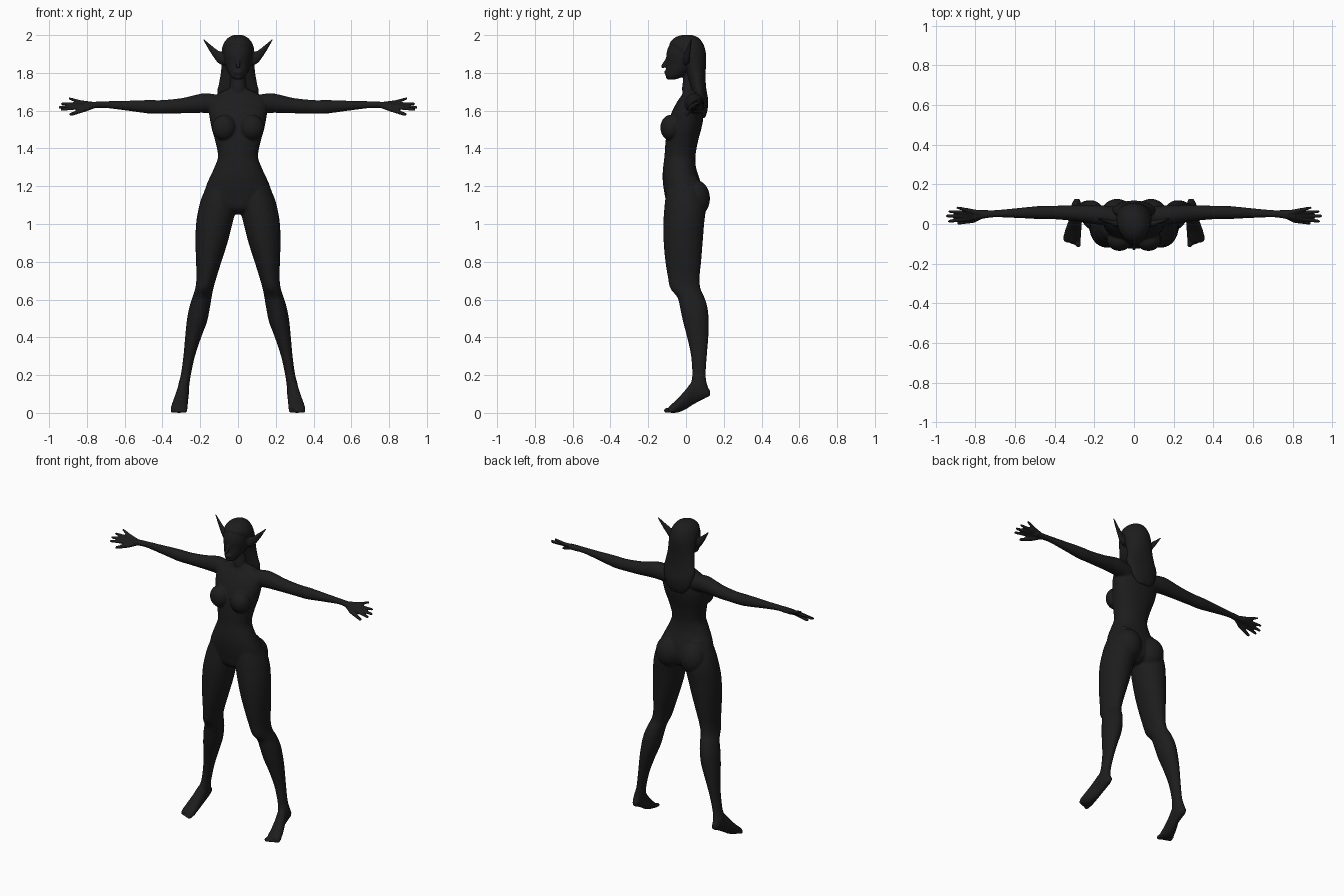
import bpy, bmesh, math
from mathutils import Vector, Matrix

dark = bpy.data.materials.new("dark")
dark.diffuse_color = (0.012, 0.012, 0.012, 1)


def spline(rows, steps=5):
    # Catmull-Rom resampling of section rows
    out = []
    for i in range(len(rows) - 1):
        p0, p1 = rows[max(i - 1, 0)], rows[i]
        p2, p3 = rows[i + 1], rows[min(i + 2, len(rows) - 1)]
        for s in range(steps):
            t = s / steps
            out.append([b + 0.5 * t * (c - a + t * (2 * a - 5 * b + 4 * c - d + t * (3 * (b - c) + d - a)))
                        for a, b, c, d in zip(p0, p1, p2, p3)])
    return out + [list(rows[-1])]


def loft(bm, rows, axis, side=1, n=32, power=1.0):
    # rows: position along axis, then low/high extents on the two other axes
    rings = []
    for pos, a0, a1, b0, b1 in spline(rows):
        ring = []
        for k in range(n):
            t = 2 * math.pi * k / n
            c, s = math.cos(t), math.sin(t)
            u = (a0 + a1) / 2 + (a1 - a0) / 2 * math.copysign(abs(c) ** power, c)
            v = (b0 + b1) / 2 + (b1 - b0) / 2 * math.copysign(abs(s) ** power, s)
            x, y, z = {'x': (pos, u, v), 'y': (u, pos, v), 'z': (u, v, pos)}[axis]
            ring.append(bm.verts.new((x * side, y, z)))
        rings.append(ring)
    for r, q in zip(rings, rings[1:]):
        for k in range(n):
            bm.faces.new((r[k], r[(k + 1) % n], q[(k + 1) % n], q[k]))
    bm.faces.new(rings[0][::-1])
    bm.faces.new(rings[-1])


def ball(bm, c, r, side=1):
    m = Matrix.Translation((c[0] * side, c[1], c[2])) @ Matrix.Diagonal((*r, 1))
    bmesh.ops.create_uvsphere(bm, u_segments=24, v_segments=16, radius=1, matrix=m)


def limb(bm, pts, radii, side):
    # chain of tapered segments with round joints
    pts = [Vector((p[0] * side, p[1], p[2])) for p in pts]
    for p, r in zip(pts, radii):
        ball(bm, p, (r, r, r))
    for p, q, r1, r2 in zip(pts, pts[1:], radii, radii[1:]):
        d = q - p
        m = Matrix.Translation((p + q) / 2) @ d.to_track_quat('Z', 'Y').to_matrix().to_4x4()
        bmesh.ops.create_cone(bm, cap_ends=True, segments=12, radius1=r1, radius2=r2,
                              depth=d.length, matrix=m)


def sym(rows):
    return [(z, -w, w, f, b) for z, w, f, b in rows]


def finish(bm, name, voxel, smooth):
    bmesh.ops.recalc_face_normals(bm, faces=bm.faces)
    me = bpy.data.meshes.new(name)
    bm.to_mesh(me)
    bm.free()
    ob = bpy.data.objects.new(name, me)
    bpy.context.collection.objects.link(ob)
    rm = ob.modifiers.new("remesh", 'REMESH')
    rm.mode = 'VOXEL'
    rm.voxel_size = voxel
    rm.use_smooth_shade = True
    sm = ob.modifiers.new("smooth", 'SMOOTH')
    sm.iterations = smooth
    bpy.ops.object.select_all(action='DESELECT')
    ob.select_set(True)
    bpy.context.view_layer.objects.active = ob
    bpy.ops.object.convert(target='MESH')
    bpy.ops.object.shade_smooth()
    ob.data.materials.clear()
    ob.data.materials.append(dark)


body = bmesh.new()

# torso
loft(body, sym([
    (1.72, .04, -.012, .07), (1.69, .105, -.018, .08), (1.65, .15, -.045, .086),
    (1.6, .155, -.072, .09), (1.55, .148, -.09, .09), (1.5, .138, -.1, .08),
    (1.44, .121, -.108, .064), (1.36, .106, -.114, .05), (1.3, .125, -.121, .053),
    (1.25, .148, -.124, .068), (1.2, .169, -.12, .085), (1.14, .18, -.11, .095),
    (1.08, .12, -.095, .08), (1.05, .03, -.05, .04)]), 'z', power=.92)

# neck and head
loft(body, sym([(1.6, .045, 0, .07), (1.7, .045, -.02, .068), (1.76, .042, -.016, .07),
                (1.84, .042, -.01, .075)]), 'z')
loft(body, sym([
    (1.765, .018, -.098, -.06), (1.778, .036, -.107, -.02), (1.81, .056, -.107, .035),
    (1.85, .069, -.103, .075), (1.9, .077, -.104, .09), (1.95, .07, -.087, .085),
    (1.98, .045, -.052, .055), (1.995, .015, -.015, .02)]), 'z')
# nose and lips
limb(body, [(0, -.1, 1.875), (0, -.121, 1.835)], [.007, .011], 1)
ball(body, (0, -.104, 1.803), (.024, .012, .011))

for s in (1, -1):
    # breasts and buttocks
    ball(body, (.073, -.08, 1.51), (.064, .056, .068), s)
    ball(body, (.085, .045, 1.135), (.085, .082, .1), s)
    # legs
    loft(body, [
        (1.25, .03, .14, -.09, .06), (1.15, .01, .188, -.107, .095), (1.08, .012, .209, -.115, .104),
        (1, .03, .222, -.12, .096), (.9, .056, .225, -.118, .088), (.8, .088, .222, -.109, .08),
        (.72, .113, .22, -.096, .072), (.66, .13, .226, -.083, .076), (.61, .14, .242, -.045, .098),
        (.55, .15, .26, -.03, .115), (.48, .165, .272, -.015, .12), (.4, .195, .28, .006, .118),
        (.3, .228, .289, .027, .11), (.2, .25, .303, .033, .104), (.15, .257, .316, .025, .112),
        (.11, .263, .317, .03, .126), (.085, .27, .308, .06, .12)], 'z', s)
    # feet on tiptoe
    loft(body, [
        (.127, .276, .3, .09, .12), (.09, .262, .316, .072, .16), (.04, .26, .322, .045, .17),
        (0, .264, .336, .02, .125), (-.04, .266, .35, .003, .08), (-.075, .269, .355, 0, .047),
        (-.093, .28, .345, .004, .03)], 'y', s)
    for i in range(5):
        x, r = .281 + .0165 * i, .013 if i == 0 else .009
        tip = -.104 + .006 * i
        limb(body, [(x, -.06, .02), (x, tip, r)], [r, r], s)
    # arms
    arm = [(.08, .035, .05, 1.63, .05), (.17, .045, .05, 1.64, .052), (.23, .05, .045, 1.635, .047),
           (.3, .055, .04, 1.626, .04), (.4, .058, .034, 1.62, .036), (.46, .058, .034, 1.62, .036),
           (.52, .057, .03, 1.623, .032), (.6, .055, .024, 1.627, .025), (.7, .052, .018, 1.632, .018),
           (.76, .049, .022, 1.63, .017), (.81, .046, .026, 1.627, .015)]
    loft(body, [(x, y - h, y + h, z - d, z + d) for x, y, h, z, d in arm], 'x', s)
    # fingers running out of the palm: knuckle and tip
    for knuckle, tip, r in [((.81, .018, 1.607), (.885, .005, 1.58), .010),
                            ((.85, .024, 1.618), (.932, .014, 1.606), .009),
                            ((.855, .042, 1.626), (.942, .04, 1.618), .009),
                            ((.85, .058, 1.635), (.93, .063, 1.636), .0085),
                            ((.835, .069, 1.645), (.89, .082, 1.664), .008)]:
        limb(body, [(.75, .049, 1.631), knuckle, tip], [.014, r + .003, r - .001], s)
    # pointed ears
    loft(body, [(.06, -.02, .02, 1.842, 1.91), (.1, -.012, .02, 1.848, 1.916),
                (.14, .005, .025, 1.898, 1.946), (.187, .027, .033, 1.977, 1.985)], 'x', s)

finish(body, "body", .0052, 3)

# long hair falling down the back
hair = bmesh.new()
loft(hair, sym([
    (2.001, .02, -.02, .03), (1.986, .052, -.06, .066), (1.95, .079, -.088, .093),
    (1.9, .088, -.062, .106), (1.85, .088, -.025, .106), (1.8, .091, .0, .104),
    (1.74, .102, .018, .105), (1.7, .11, .028, .11), (1.65, .1, .04, .118),
    (1.6, .08, .06, .113), (1.56, .045, .075, .1)]), 'z', n=48)
finish(hair, "hair", .006, 4)
